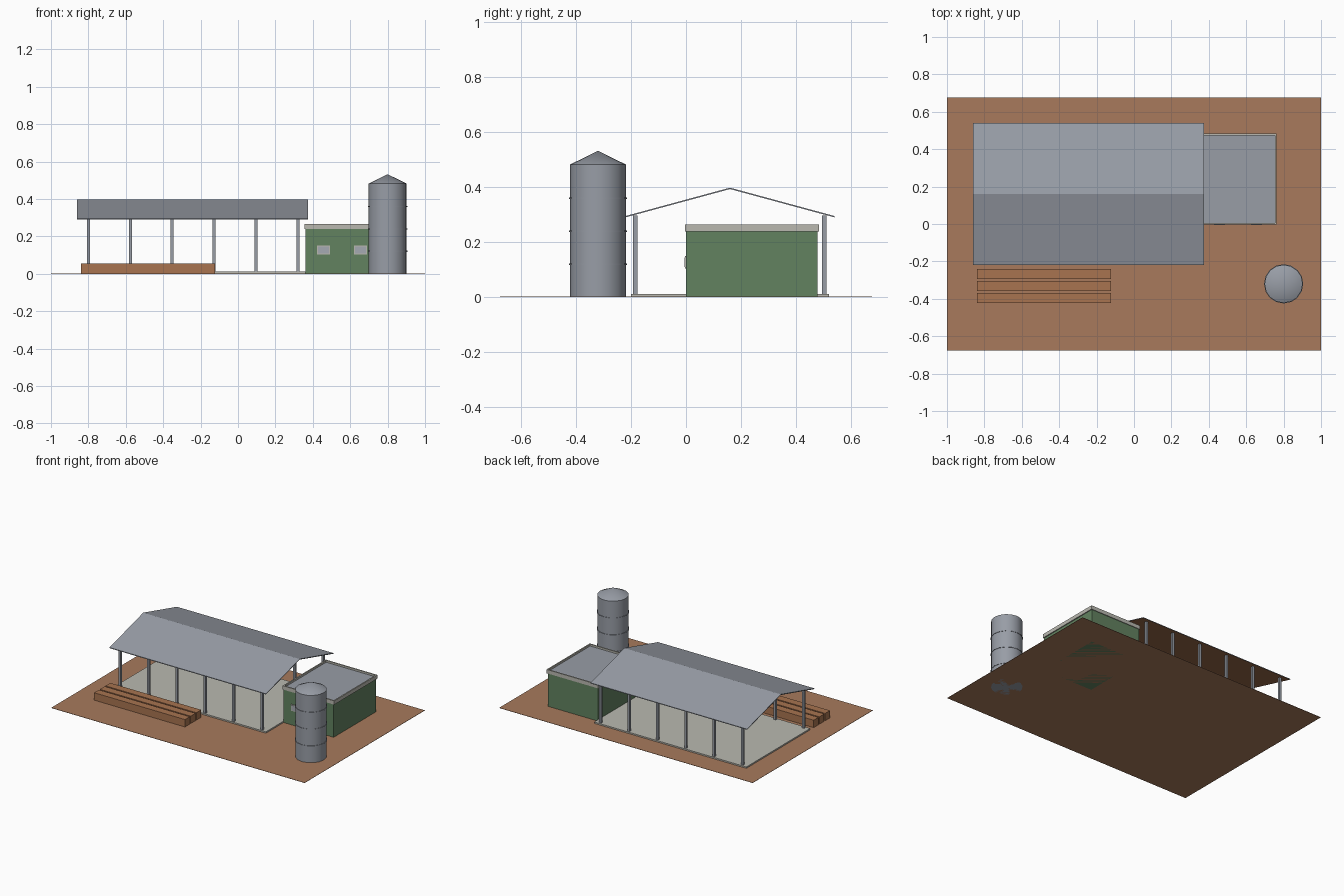
import bpy, bmesh, math

if "Cube" in bpy.data.objects:
    bpy.data.objects.remove(bpy.data.objects["Cube"])


def mat(name, r, g, b):
    def lin(c):
        c /= 255
        return c / 12.92 if c <= 0.04045 else ((c + 0.055) / 1.055) ** 2.4
    m = bpy.data.materials.new(name)
    m.diffuse_color = (lin(r), lin(g), lin(b), 1)
    m.use_nodes = True
    m.node_tree.nodes["Principled BSDF"].inputs["Base Color"].default_value = m.diffuse_color
    return m


EARTH = mat("brown earth", 168, 122, 92)
TIMBER = mat("brown timber", 168, 116, 80)
CONCRETE = mat("pale concrete", 186, 185, 176)
STEEL = mat("grey steel", 152, 157, 166)
GREEN = mat("green wall", 98, 130, 96)
GLASS = mat("window grey", 165, 170, 178)


def finish(name, bm, *mats):
    bmesh.ops.recalc_face_normals(bm, faces=bm.faces)
    me = bpy.data.meshes.new(name)
    bm.to_mesh(me)
    bm.free()
    for m in mats:
        me.materials.append(m)
    ob = bpy.data.objects.new(name, me)
    bpy.context.collection.objects.link(ob)
    return ob


def box(name, x, y, z, m):
    bm = bmesh.new()
    bmesh.ops.create_cube(bm, size=1)
    for v in bm.verts:
        for i, (a, b) in enumerate((x, y, z)):
            v.co[i] = a if v.co[i] < 0 else b
    return finish(name, bm, m)


def extrude_x(name, profile, x0, x1, *mats):
    bm = bmesh.new()
    f = bm.faces.new([bm.verts.new((x0, y, z)) for y, z in profile])
    r = bmesh.ops.extrude_face_region(bm, geom=[f])
    for v in r["geom"]:
        if isinstance(v, bmesh.types.BMVert):
            v.co.x = x1
    return finish(name, bm, *mats)


def lathe(name, profile, cx, cy, n, m):
    bm = bmesh.new()
    vs = [bm.verts.new((cx + r, cy, z)) for r, z in profile]
    es = [bm.edges.new(p) for p in zip(vs, vs[1:])]
    bmesh.ops.spin(bm, geom=vs + es, cent=(cx, cy, 0), axis=(0, 0, 1),
                   angle=2 * math.pi, steps=n)
    bmesh.ops.remove_doubles(bm, verts=bm.verts, dist=1e-5)
    ob = finish(name, bm, m)
    bpy.ops.object.select_all(action='DESELECT')
    ob.select_set(True)
    bpy.context.view_layer.objects.active = ob
    bpy.ops.object.shade_smooth_by_angle(angle=math.radians(35))
    return ob


# Yard and shed floor
box("yard", (-1, 1), (-0.677, 0.677), (0, 0.002), EARTH)
box("shed_floor", (-0.84, 0.36), (-0.20, 0.52), (0.002, 0.012), CONCRETE)

# Open shed: two rows of posts
for row, y in (("front", -0.185), ("back", 0.503)):
    for i in range(6):
        x = -0.80 + i * 0.224
        box(f"{row}_post_{i + 1}", (x - 0.008, x + 0.008),
            (y - 0.008, y + 0.008), (0.01, 0.296), STEEL)

# Gable roof sheet with a brown underside
roof = extrude_x("gable_roof", [(-0.22, 0.290), (0.16, 0.393), (0.54, 0.290),
                                (0.54, 0.295), (0.16, 0.398), (-0.22, 0.295)],
                 -0.86, 0.375, STEEL, TIMBER)
for p in roof.data.polygons:
    p.material_index = 1 if p.normal.z < -0.8 else 0

# Green side building with a flat roof inside a pale rim
box("side_building", (0.36, 0.755), (0, 0.478), (0, 0.24), GREEN)
box("flat_roof", (0.362, 0.755), (0.002, 0.476), (0.238, 0.252), STEEL)
X0, X1, Y0, Y1, T = 0.355, 0.762, -0.004, 0.483, 0.009
box("rim_front", (X0, X1), (Y0, Y0 + T), (0.238, 0.265), CONCRETE)
box("rim_back", (X0, X1), (Y1 - T, Y1), (0.238, 0.265), CONCRETE)
box("rim_left", (X0, X0 + T), (Y0 + T, Y1 - T), (0.238, 0.265), CONCRETE)
box("rim_right", (X1 - T, X1), (Y0 + T, Y1 - T), (0.238, 0.265), CONCRETE)

# Front windows
for i, x in enumerate((0.422, 0.62)):
    box(f"window_frame_{i + 1}", (x, x + 0.07), (-0.004, 0), (0.104, 0.150), CONCRETE)
    box(f"window_pane_{i + 1}", (x + 0.005, x + 0.065), (-0.006, -0.003), (0.109, 0.145), GLASS)

# Silo with cone top and thin bands
lathe("silo", [(0, 0), (0.102, 0), (0.102, 0.482), (0, 0.532)], 0.8, -0.32, 16, STEEL)
for i, z in enumerate((0.12, 0.24, 0.36)):
    lathe(f"silo_band_{i + 1}", [(0.1, z - 0.003), (0.105, z - 0.003),
                                 (0.105, z + 0.003), (0.1, z + 0.003)], 0.8, -0.32, 16, STEEL)

# Long timber stacks in front of the shed
for i in range(3):
    y = -0.24 - i * 0.064
    box(f"timber_stack_{i + 1}", (-0.84, -0.123), (y - 0.054, y), (0.002, 0.055), TIMBER)
